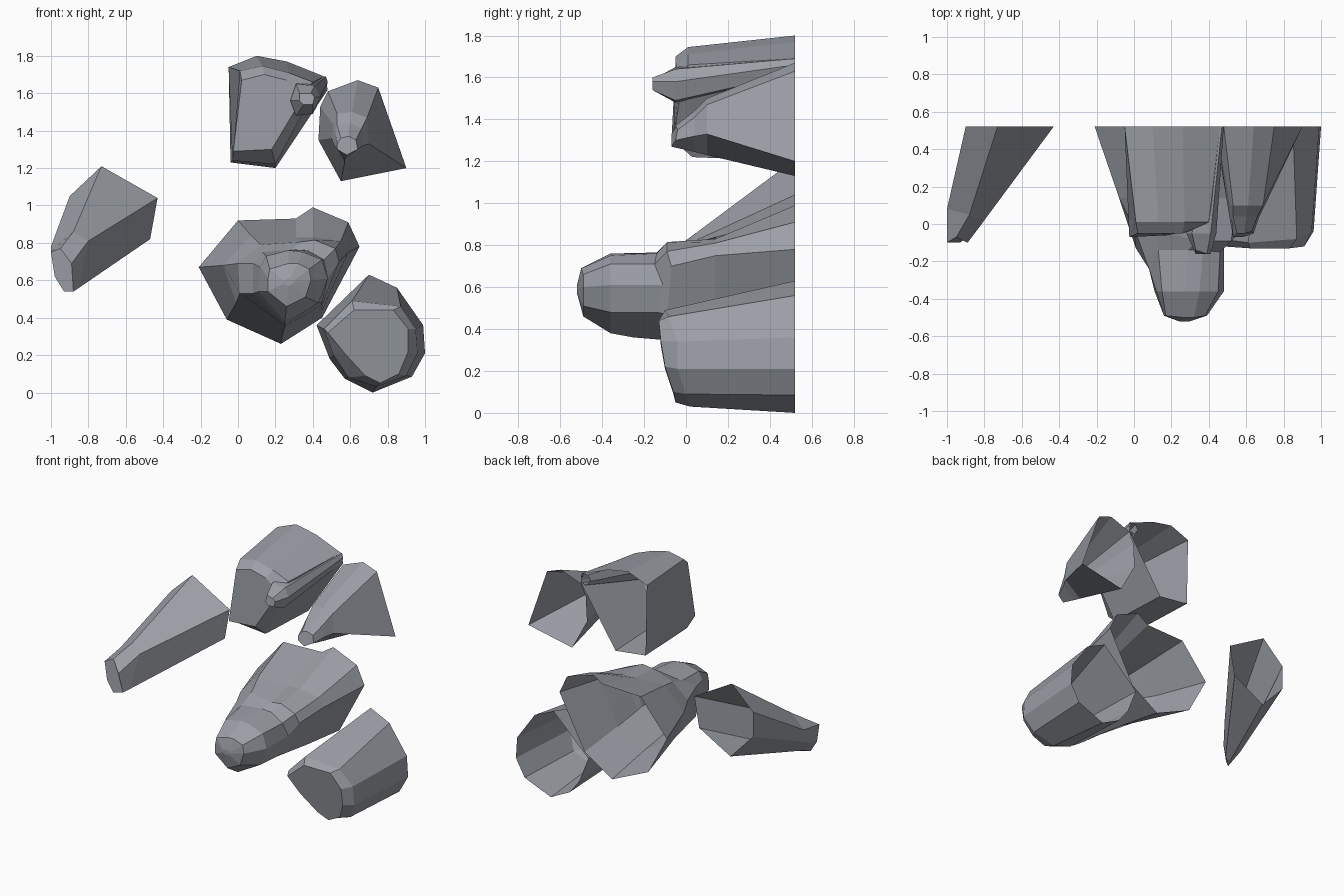
import bpy, bmesh

stone = bpy.data.materials.new("blue grey stone")
stone.diffuse_color = (0.33, 0.35, 0.385, 1)


def loft(name, *rings):
    """Rock shell, open at the back. Each ring is (y, outline); outline points are
    (x, z) clockwise from the front, with an optional third value overriding y."""
    bm = bmesh.new()
    loops = []
    for y, outline in rings:
        loops.append([bm.verts.new((p[0], p[2] if len(p) > 2 else y, p[1])) for p in outline])
    for a, b in zip(loops, loops[1:]):
        n = len(a)
        for i in range(n):
            j = (i + 1) % n
            bm.faces.new((b[i], b[j], a[j], a[i]))
    bm.faces.new(loops[-1][::-1])
    mesh = bpy.data.meshes.new(name)
    bm.to_mesh(mesh)
    bm.free()
    mesh.materials.append(stone)
    ob = bpy.data.objects.new(name, mesh)
    bpy.context.collection.objects.link(ob)
    return ob


BACK = 0.52

# Slanting rock on the left
loft("left_rock",
     (BACK, [(-.73, 1.21), (-.43, 1.04), (-.47, .82), (-.72, .68), (-.90, .87), (-.90, 1.05)]),
     (0.0, [(-.88, .86, .05), (-.80, .81, .02), (-.85, .56, -.03), (-.92, .55, -.08),
            (-.98, .64, -.03), (-1.0, .78, .08)]),
     (-.10, [(-.95, .77, -.07), (-.89, .69), (-.88, .54, -.06), (-.93, .54), (-.98, .62),
             (-1.0, .75, -.10)]))

# Upper middle rock with a flat front
loft("upper_rock",
     (BACK, [(-.05, 1.74), (.10, 1.80), (.26, 1.77), (.46, 1.69), (.48, 1.62), (.20, 1.20),
             (-.04, 1.23)]),
     (0.01, [(.01, 1.72), (.13, 1.745), (.27, 1.71), (.40, 1.66), (.36, 1.52), (.20, 1.22, .03),
             (-.03, 1.24, .03)]),
     (-.05, [(.02, 1.67), (.14, 1.70), (.26, 1.67), (.32, 1.60, -.03),
             (.30, 1.50, -.03), (.18, 1.30, -.06), (-.025, 1.29, -.07)]))

# Pointed nub on the side of the upper rock
loft("upper_rock_nub",
     (BACK, [(.42, 1.69), (.47, 1.69), (.48, 1.66), (.47, 1.62), (.44, 1.61), (.40, 1.65)]),
     (-.05, [(.31, 1.65), (.41, 1.64), (.44, 1.58), (.40, 1.49), (.31, 1.48), (.28, 1.56)]),
     (-.16, [(.33, 1.60, -.14), (.39, 1.60), (.41, 1.58), (.40, 1.54), (.35, 1.54),
             (.33, 1.56)]))

# Upper right rock stepping down to a small snout
loft("upper_right_rock",
     (BACK, [(.44, 1.53), (.48, 1.61), (.64, 1.67), (.75, 1.63), (.90, 1.20), (.55, 1.13),
             (.43, 1.35)]),
     (.10, [(.51, 1.43), (.53, 1.49), (.61, 1.50), (.69, 1.47), (.70, 1.33), (.57, 1.23),
            (.50, 1.36)]),
     (.04, [(.52, 1.39), (.53, 1.43), (.60, 1.44), (.66, 1.41), (.67, 1.32), (.57, 1.245),
            (.51, 1.33)]),
     (-.07, [(.53, 1.33), (.55, 1.36, -.05), (.59, 1.37, -.05), (.63, 1.35, -.04),
             (.64, 1.30, -.05), (.58, 1.27), (.53, 1.30)]))

# Large central rock with a raised brow and a long blunt nose
loft("central_rock",
     (BACK, [(-.21, .67), (.0, .92), (.31, .93), (.40, .99), (.59, .91), (.65, .78), (.45, .40),
             (.23, .26), (-.06, .39)]),
     (.14, [(-.08, .68), (.07, .84), (.31, .83), (.40, .83), (.55, .81), (.59, .75), (.45, .44),
            (.24, .32), (-.01, .48)]),
     (-.09, [(.0, .69, -.02), (.12, .79, -.02), (.33, .805), (.41, .815), (.52, .77),
             (.54, .70, -.07), (.45, .47), (.25, .35, -.13), (.01, .53, -.13)]),
     (-.14, [(.08, .69, -.24), (.13, .75), (.29, .765), (.37, .76), (.46, .71, -.15),
             (.48, .61, -.11), (.45, .48), (.25, .36, -.25), (.08, .53, -.24)]),
     (-.36, [(.12, .67), (.15, .73), (.27, .76), (.35, .75), (.45, .71), (.48, .61), (.43, .48),
             (.25, .38), (.11, .54)]),
     (-.49, [(.16, .61), (.17, .66), (.27, .69, -.50), (.32, .69, -.50), (.38, .66), (.39, .60),
             (.36, .51), (.26, .46), (.16, .54)]),
     (-.52, [(.24, .59), (.24, .60), (.27, .61), (.28, .61), (.30, .60), (.30, .59),
             (.29, .58), (.27, .57), (.24, .58)]))

# Lower right rock with a broad flat front
loft("lower_right_rock",
     (BACK, [(.42, .36), (.70, .63), (.85, .56), (.99, .36), (1.0, .21), (.93, .085), (.72, .0),
             (.57, .075), (.49, .18)]),
     (-.04, [(.46, .34, -.08), (.61, .49, -.10), (.87, .46, -.08), (.95, .34), (.96, .21),
             (.90, .09, .0), (.74, .03, .02), (.59, .08, .02), (.51, .20)]),
     (-.12, [(.48, .32), (.62, .44, -.13), (.83, .44, -.13), (.91, .34), (.91, .22, -.10),
             (.86, .10, -.06), (.76, .05, -.05), (.68, .09, -.06), (.57, .21, -.10)]))
